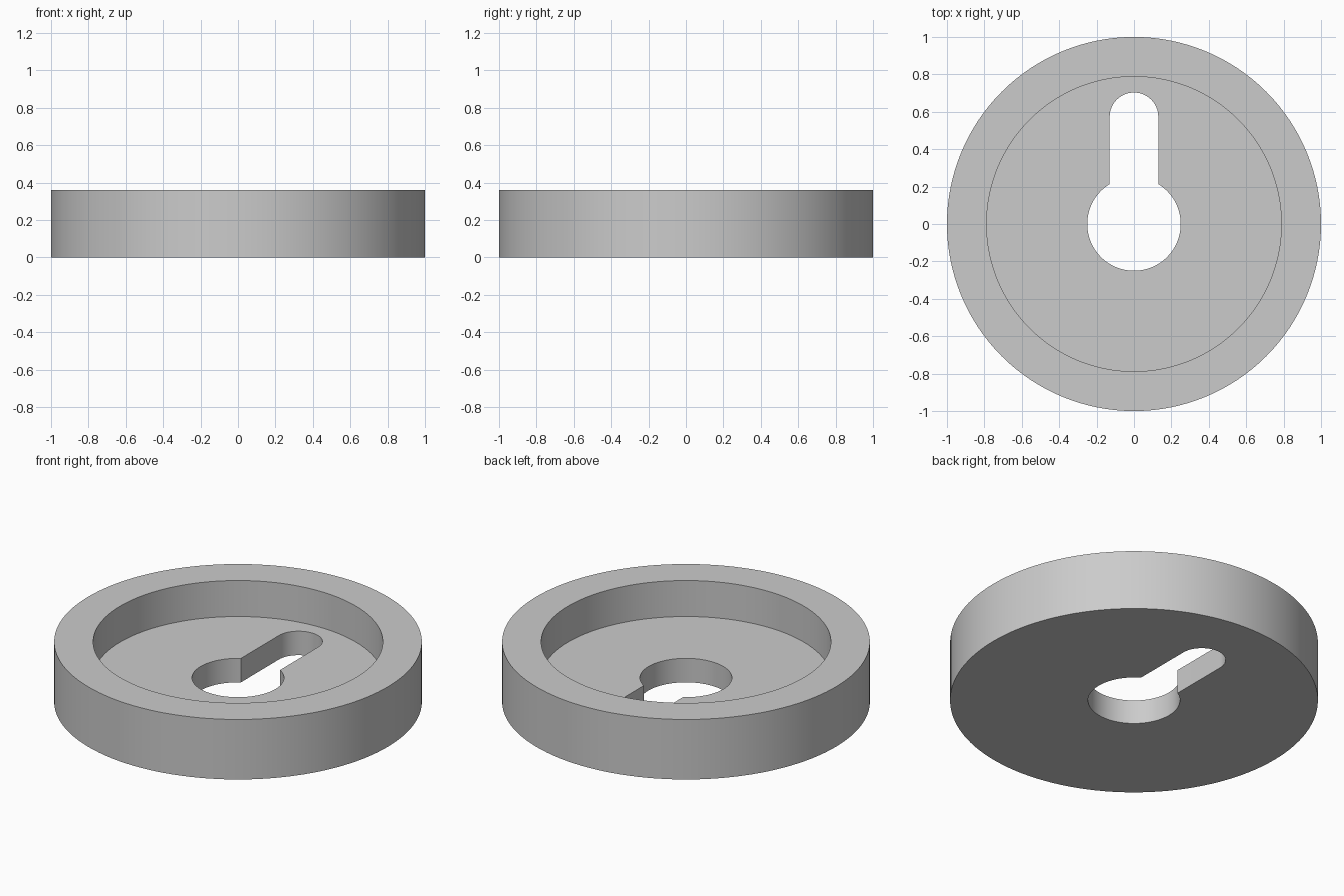
import bpy
import bmesh
from math import acos, cos, sin, pi, tau

HEIGHT, FLOOR = 0.36, 0.144
OUTER_R, RECESS_R = 1.0, 0.788
HOLE_R, SLOT_R, SLOT_Y = 0.25, 0.13, 0.573

cube = bpy.data.objects.get("Cube")
if cube:
    bpy.data.objects.remove(cube, do_unlink=True)

grey = bpy.data.materials.new("light_grey")
grey.use_nodes = True
grey.diffuse_color = (0.6, 0.6, 0.6, 1)
grey.node_tree.nodes["Principled BSDF"].inputs["Base Color"].default_value = (0.6, 0.6, 0.6, 1)


def arc(radius, start, end, steps, cy=0.0):
    """Points along an arc centred on the y axis, both ends included."""
    angles = [start + (end - start) * i / steps for i in range(steps + 1)]
    return [(radius * cos(a), cy + radius * sin(a)) for a in angles]


def prism(name, outline, bottom, top):
    """Extrude a closed outline upward into a solid."""
    bm = bmesh.new()
    face = bm.faces.new([bm.verts.new((x, y, bottom)) for x, y in outline])
    extruded = bmesh.ops.extrude_face_region(bm, geom=[face], use_keep_orig=True)
    verts = [g for g in extruded["geom"] if isinstance(g, bmesh.types.BMVert)]
    bmesh.ops.translate(bm, verts=verts, vec=(0, 0, top - bottom))
    bmesh.ops.recalc_face_normals(bm, faces=bm.faces)
    mesh = bpy.data.meshes.new(name)
    bm.to_mesh(mesh)
    bm.free()
    mesh.materials.append(grey)
    obj = bpy.data.objects.new(name, mesh)
    bpy.context.collection.objects.link(obj)
    return obj


def cut(target, cutter):
    """Subtract the cutter from the target and discard it."""
    cutter.hide_render = True
    mod = target.modifiers.new(cutter.name, "BOOLEAN")
    mod.operation = "DIFFERENCE"
    mod.solver = "EXACT"
    mod.object = cutter
    bpy.context.view_layer.objects.active = target
    bpy.ops.object.modifier_apply(modifier=mod.name)
    bpy.data.objects.remove(cutter, do_unlink=True)


# Round body
body = prism("keyhole_disc", arc(OUTER_R, 0, tau, 128)[:-1], 0, HEIGHT)

# Shallow round recess in the top
cut(body, prism("recess_cutter", arc(RECESS_R, 0, tau, 128)[:-1], FLOOR, HEIGHT + 0.2))

# Keyhole through the floor: round hole joined to a round-ended slot
corner = acos(SLOT_R / HOLE_R)
keyhole = arc(SLOT_R, 0, pi, 32, SLOT_Y) + arc(HOLE_R, pi - corner, tau + corner, 64)
cut(body, prism("keyhole_cutter", keyhole, -0.2, HEIGHT + 0.2))

# Smooth round walls with crisp rims
bpy.ops.object.select_all(action="DESELECT")
body.select_set(True)
bpy.context.view_layer.objects.active = body
bpy.ops.object.shade_smooth_by_angle(angle=pi / 6)
